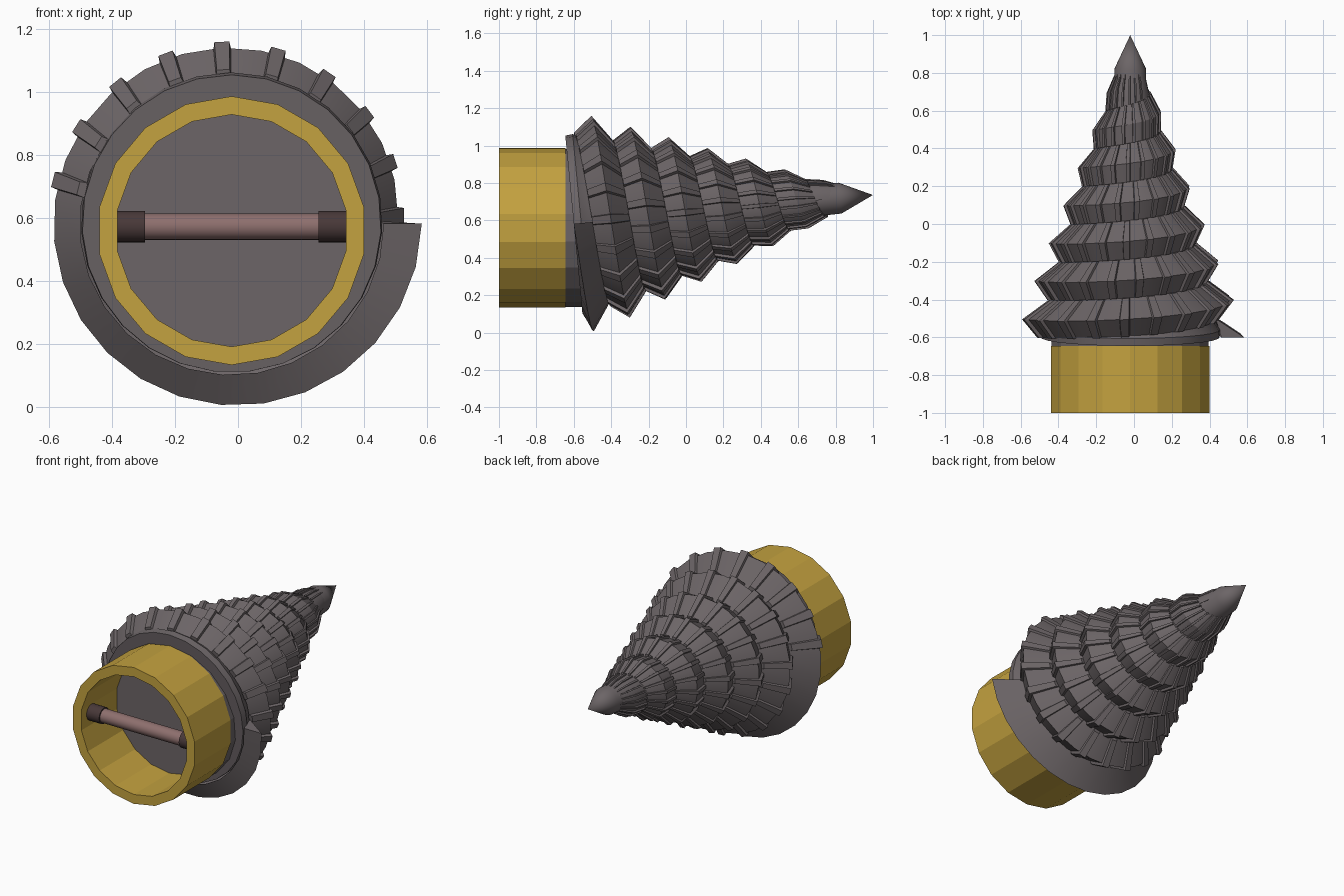
import bpy, bmesh, math
from mathutils import Matrix

if "Cube" in bpy.data.objects:
    bpy.data.objects.remove(bpy.data.objects["Cube"])

CX, CZ = -0.02, 0.56          # ring centre
PITCH, LEN, TAPER = 0.2, 1.607, 0.375
TURNS, SIDES = 7, 27
TILT = Matrix.Translation((CX, -0.6, 0.582)) @ Matrix.Rotation(math.radians(5.5), 4, 'X')


def material(name, rgb):
    m = bpy.data.materials.new(name)
    m.diffuse_color = (*rgb, 1)
    m.use_nodes = True
    m.node_tree.nodes["Principled BSDF"].inputs["Base Color"].default_value = m.diffuse_color
    return m


iron = material("dark_iron", (0.15, 0.13, 0.135))
gold = material("gold", (0.55, 0.36, 0.05))
pink = material("dusty_pink", (0.27, 0.16, 0.155))
brown = material("dark_brown", (0.065, 0.04, 0.04))


def finish(name, bm, mat, matrix=Matrix(), smooth=None):
    bmesh.ops.recalc_face_normals(bm, faces=bm.faces)
    me = bpy.data.meshes.new(name)
    bm.to_mesh(me)
    bm.free()
    ob = bpy.data.objects.new(name, me)
    bpy.context.collection.objects.link(ob)
    ob.matrix_world = matrix
    me.materials.append(mat)
    if smooth:
        bpy.ops.object.select_all(action='DESELECT')
        ob.select_set(True)
        bpy.context.view_layer.objects.active = ob
        bpy.ops.object.shade_smooth_by_angle(angle=math.radians(smooth))
    return ob


def lathe(name, profile, sides, mat, matrix, closed=False, smooth=None):
    """Spin (radius, y) points about the y axis, starting at the top."""
    bm = bmesh.new()
    rings = []
    for i in range(sides):
        a = math.pi / 2 + 2 * math.pi * i / sides
        rings.append([bm.verts.new((r * math.cos(a), y, r * math.sin(a))) for r, y in profile])
    n = len(profile)
    for i in range(sides):
        p, q = rings[i], rings[(i + 1) % sides]
        for j in range(n if closed else n - 1):
            k = (j + 1) % n
            bm.faces.new((p[j], p[k], q[k], q[j]))
    bmesh.ops.remove_doubles(bm, verts=bm.verts, dist=1e-5)
    return finish(name, bm, mat, matrix, smooth)


def peak_r(t):
    return TAPER * (LEN - t)


def valley_r(t):
    return peak_r(t) * (0.8 + 0.2 * min(1, max(0, (t - 1.2) / 0.3)))


def thread_profile(u, lift=0.0):
    """Back valley, crest and front valley of the screw thread at turn u."""
    t = PITCH * u
    tb, tf = max(0.0, t - PITCH / 2), t + PITCH / 2
    return [(valley_r(tb) + lift, tb), (peak_r(t) + lift, t), (valley_r(tf) + lift, tf)]


def place(bm, r, t, u):
    a = -2 * math.pi * u
    return bm.verts.new((r * math.cos(a), t, r * math.sin(a)))


# tilted core with collar at the back and pointed tip
lathe("drill_core", [(0, 0), (0.474, 0), (0.478, 0.04), (0.44, 0.1), (0.085, 1.3),
                     (0.083, 1.43), (0, LEN)], SIDES, iron, TILT, smooth=25)

# spiral thread
bm = bmesh.new()
prev = None
for i in range(TURNS * SIDES + 1):
    u = i / SIDES
    row = [place(bm, r, t, u) for r, t in thread_profile(u)]
    if prev:
        for j in range(2):
            bm.faces.new((prev[j], prev[j + 1], row[j + 1], row[j]))
    if i in (0, TURNS * SIDES):
        bm.faces.new(row)
    prev = row
finish("spiral_thread", bm, iron, TILT, smooth=25)

# raised ribs across the thread, none on the first half turn
bm = bmesh.new()
u = 0.536
while u < TURNS - 0.15:
    h = 0.007 + 0.013 * peak_r(PITCH * u) / 0.58
    ends = []
    for s in (-1, 1):
        wide, narrow = u + s * 3.0 / 360, u + s * 2.4 / 360
        low = [place(bm, r, t, wide) for r, t in thread_profile(wide, -0.006)]
        high = [place(bm, r, t, narrow) for r, t in thread_profile(narrow, h)]
        ends.append(low + high[::-1])
        for j in range(2):
            bm.faces.new((low[j], low[j + 1], high[j + 1], high[j]))
    a, b = ends
    for j in range(6):
        k = (j + 1) % 6
        bm.faces.new((a[j], a[k], b[k], b[j]))
    u += 0.0513
finish("thread_ribs", bm, iron, TILT)

# upright gold socket ring, and the neck that closes its floor
BASE = Matrix.Translation((CX, 0, CZ))
lathe("socket_ring", [(0.426, -1), (0.426, -0.645), (0.368, -0.645), (0.368, -1)],
      18, gold, BASE, closed=True)
lathe("neck", [(0, -0.65), (0.422, -0.65), (0.422, -0.5), (0, -0.5)], 18, iron, BASE)

# cross handle with end caps
def bar(name, x0, x1, radius, mat):
    bm = bmesh.new()
    bmesh.ops.create_cone(bm, cap_ends=True, segments=24, radius1=radius, radius2=radius,
                          depth=x1 - x0)
    m = Matrix.Translation(((x0 + x1) / 2, -0.9, 0.573)) @ Matrix.Rotation(math.pi / 2, 4, 'Y')
    finish(name, bm, mat, m, smooth=30)


bar("handle_bar", -0.37, 0.33, 0.042, pink)
bar("handle_cap_left", -0.385, -0.295, 0.05, brown)
bar("handle_cap_right", 0.255, 0.345, 0.05, brown)
